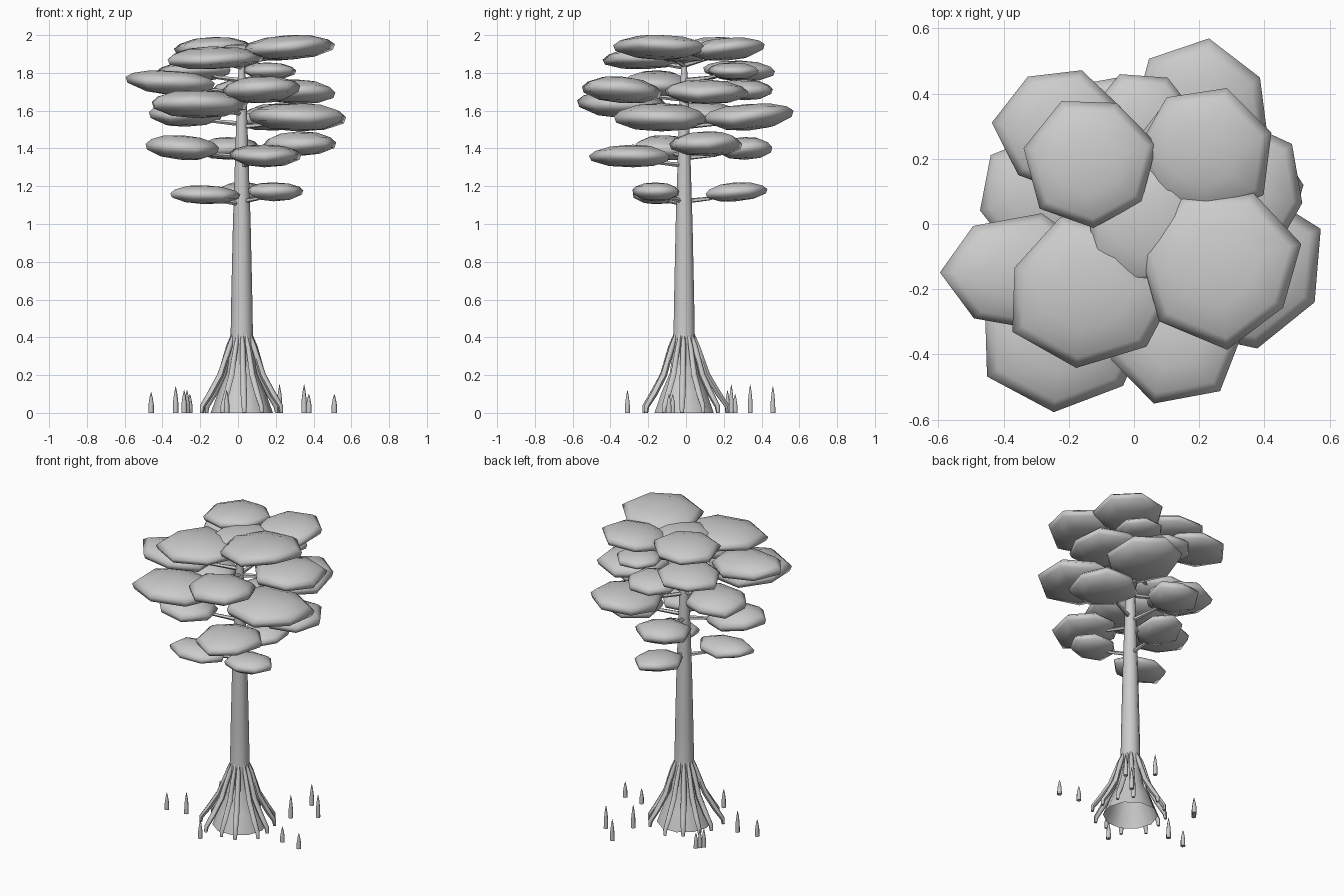
import bpy, bmesh, math, random
from mathutils import Vector, Matrix

if "Cube" in bpy.data.objects:
    bpy.data.objects.remove(bpy.data.objects["Cube"])

random.seed(4)
CX, CY = 0.02, -0.01  # trunk axis


def finish(name, bm, angle=180):
    bmesh.ops.recalc_face_normals(bm, faces=bm.faces)
    me = bpy.data.meshes.new(name)
    bm.to_mesh(me)
    bm.free()
    ob = bpy.data.objects.new(name, me)
    bpy.context.collection.objects.link(ob)
    bpy.ops.object.select_all(action='DESELECT')
    ob.select_set(True)
    bpy.context.view_layer.objects.active = ob
    bpy.ops.object.shade_smooth_by_angle(angle=math.radians(angle))
    return ob


def skin(bm, rings, cap_start=False, cap_end=True):
    """Join successive vertex rings with quads."""
    for a, b in zip(rings, rings[1:]):
        n = len(a)
        for i in range(n):
            bm.faces.new((a[i], a[(i + 1) % n], b[(i + 1) % n], b[i]))
    if cap_start:
        bm.faces.new(rings[0])
    if cap_end:
        bm.faces.new(rings[-1])


def tube(bm, points, radii, sides=6):
    rings = []
    for i, p in enumerate(points):
        d = points[min(i + 1, len(points) - 1)] - points[max(i - 1, 0)]
        q = d.to_track_quat('Z', 'Y')
        rings.append([bm.verts.new(p + q @ Vector((radii[i] * math.cos(t), radii[i] * math.sin(t), 0)))
                      for t in (2 * math.pi * k / sides for k in range(sides))])
    skin(bm, rings, True, True)


def lathe(bm, profile, x, y, sides, base=True):
    rings = [[bm.verts.new((x + r * math.cos(2 * math.pi * k / sides),
                            y + r * math.sin(2 * math.pi * k / sides), z))
              for k in range(sides)] for r, z in profile]
    skin(bm, rings, base, True)


# Trunk with flared, open foot
bm = bmesh.new()
lathe(bm, [(0.165, 0), (0.125, 0.11), (0.08, 0.21), (0.06, 0.35), (0.056, 0.6),
           (0.047, 1.0), (0.034, 1.4), (0.024, 1.7), (0.013, 1.88)], CX, CY, 10, False)
finish("trunk", bm, 60)

# Stilt roots around the foot
bm = bmesh.new()
for k in range(12):
    a = 2 * math.pi * (k + random.uniform(-0.2, 0.2)) / 12
    s = random.uniform(0.93, 1.08)
    path = [(0.045, 0.43), (0.072, 0.35), (0.118 * s, 0.20), (0.175 * s, 0.10),
            (0.218 * s, 0.035), (0.222 * s, 0.0)]
    pts = [Vector((CX + r * math.cos(a), CY + r * math.sin(a), z)) for r, z in path]
    tube(bm, pts, [0.006, 0.014, 0.017, 0.017, 0.014, 0.010])
finish("stilt_roots", bm, 60)

# Breathing roots poking out of the ground: x, y, height
bm = bmesh.new()
for x, y, h in [(-0.46, -0.09, 0.11), (-0.33, -0.07, 0.14), (-0.285, 0.22, 0.12),
                (-0.27, 0.24, 0.12), (-0.255, 0.26, 0.10), (-0.06, -0.31, 0.12),
                (0.22, 0.46, 0.14), (0.22, 0.24, 0.15), (0.35, 0.34, 0.15),
                (0.375, -0.07, 0.10), (0.51, -0.09, 0.10)]:
    lathe(bm, [(0.015, 0), (0.014, h * 0.4), (0.008, h * 0.75), (0.001, h)], x, y, 6)
finish("breathing_roots", bm, 60)

# Leaf pads: centre x, y, z, half sizes x, y, z
pads = [
    (0.19, -0.16, 1.17, 0.15, 0.13, 0.05), (0.02, 0.26, 1.17, 0.14, 0.16, 0.05),
    (-0.18, -0.16, 1.155, 0.18, 0.13, 0.05),
    (0.14, -0.28, 1.36, 0.18, 0.21, 0.06), (0.32, 0.11, 1.425, 0.20, 0.20, 0.065),
    (-0.05, 0.31, 1.40, 0.17, 0.16, 0.06), (-0.30, -0.11, 1.405, 0.19, 0.17, 0.065),
    (0.32, -0.13, 1.565, 0.25, 0.24, 0.075), (0.20, 0.33, 1.565, 0.21, 0.23, 0.07),
    (-0.28, 0.09, 1.58, 0.19, 0.19, 0.065), (-0.22, -0.33, 1.635, 0.25, 0.23, 0.075),
    (0.12, -0.34, 1.71, 0.22, 0.20, 0.07), (0.31, 0.10, 1.70, 0.22, 0.21, 0.065),
    (0.03, 0.31, 1.71, 0.17, 0.16, 0.055), (-0.34, -0.15, 1.745, 0.23, 0.17, 0.065),
    (-0.22, 0.29, 1.81, 0.20, 0.20, 0.055), (0.16, 0.25, 1.81, 0.14, 0.14, 0.045),
    (0.27, -0.13, 1.935, 0.24, 0.23, 0.065), (-0.13, 0.19, 1.935, 0.19, 0.20, 0.055),
    (0.21, 0.21, 1.925, 0.20, 0.20, 0.06), (-0.14, -0.21, 1.88, 0.25, 0.22, 0.06),
    (0.04, 0.00, 1.905, 0.18, 0.18, 0.05),
]
bm = bmesh.new()
twigs = bmesh.new()
for x, y, z, rx, ry, rz in pads:
    n = 7
    phase = random.uniform(0, 6.28)
    rad = [random.uniform(0.94, 1.12) for _ in range(n)]
    lift = [random.uniform(-0.15, 0.15) for _ in range(n)]
    out = math.atan2(y - CY, x - CX)
    tilt = Matrix.Rotation(random.uniform(-0.1, 0.04), 3, Vector((-math.sin(out), math.cos(out), 0)))
    c = Vector((x, y, z))
    rings = []
    for f, h in [(0.55, -0.85), (0.95, -0.35), (1.0, 0.1), (0.86, 0.5), (0.5, 0.88)]:
        ring = []
        for k in range(n):
            t = phase + 2 * math.pi * k / n
            v = Vector((rx * f * rad[k] * math.cos(t), ry * f * rad[k] * math.sin(t),
                        rz * (h + lift[k] * f * f)))
            ring.append(bm.verts.new(c + tilt @ v))
        rings.append(ring)
    skin(bm, rings, False, False)
    for ring, h in ((rings[0], -1), (rings[-1], 1)):
        pole = bm.verts.new(c + tilt @ Vector((0, 0, rz * h)))
        for k in range(n):
            bm.faces.new((ring[k], ring[(k + 1) % n], pole))
    # Branch from the trunk into the pad
    start = Vector((CX, CY, min(z - 0.05, 1.84)))
    mid = start.lerp(c, 0.5) - Vector((0, 0, 0.01))
    tube(twigs, [start, mid, c], [0.014, 0.010, 0.006], 5)
finish("leaf_pads", bm)
finish("branches", twigs, 60)
